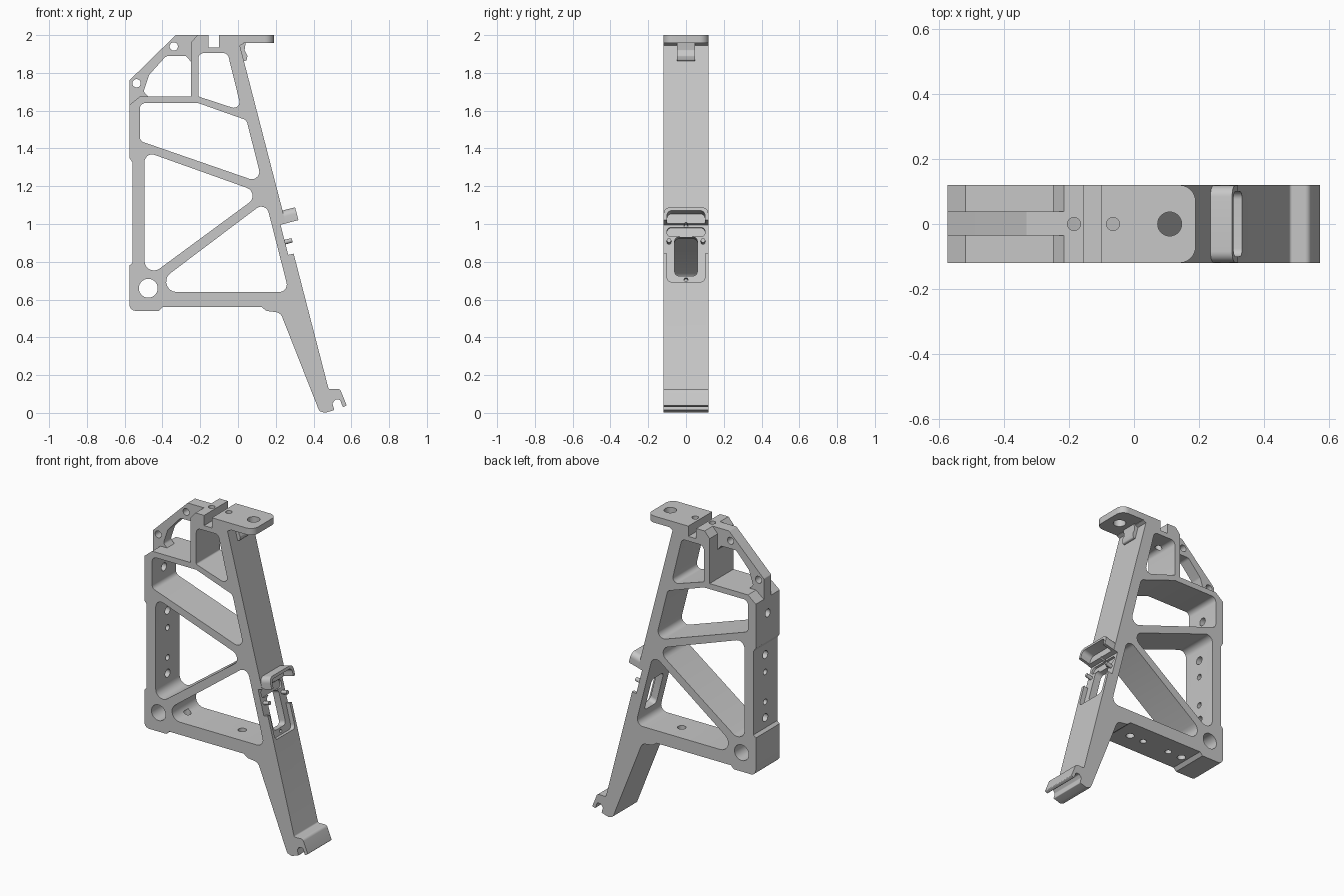
import bpy, bmesh, math
from math import pi
from mathutils import Vector, Matrix

if "Cube" in bpy.data.objects:
    bpy.data.objects.remove(bpy.data.objects["Cube"], do_unlink=True)

grey = bpy.data.materials.new("machined_grey")
grey.use_nodes = True
colour = (0.57, 0.57, 0.57, 1)
grey.diffuse_color = colour
grey.node_tree.nodes["Principled BSDF"].inputs["Base Color"].default_value = colour


def rounded(corners):
    """Corners in hundredths, (a, b) sharp or (a, b, radius) filleted."""
    out, n = [], len(corners)
    pts = [Vector(c[:2]) / 100 for c in corners]
    for i, c in enumerate(corners):
        p = pts[i]
        if len(c) < 3:
            out.append(p)
            continue
        ea, eb = pts[i - 1] - p, pts[(i + 1) % n] - p
        half = ea.angle(eb) / 2
        d = min(c[2] / 100 / math.tan(half), ea.length * 0.48, eb.length * 0.48)
        r = d * math.tan(half)
        ea.normalize()
        eb.normalize()
        centre = p + (ea + eb).normalized() * r / math.sin(half)
        s = (p + ea * d - centre).normalized()
        e = (p + eb * d - centre).normalized()
        out += [centre + s.slerp(e, k / 7) * r for k in range(8)]
    return out


def circle(a, b, r, n=28):
    return [Vector((a + r * math.cos(2 * pi * k / n), b + r * math.sin(2 * pi * k / n)))
            for k in range(n)]


def extrude_shape(name, loops, half, matrix):
    """Filled outline with holes, extruded both ways, then placed."""
    cu = bpy.data.curves.new(name, "CURVE")
    cu.dimensions, cu.fill_mode, cu.extrude = "2D", "BOTH", half
    for loop in loops:
        sp = cu.splines.new("POLY")
        sp.points.add(len(loop) - 1)
        for q, v in zip(sp.points, loop):
            q.co = (v.x, v.y, 0, 1)
        sp.use_cyclic_u = True
    tmp = bpy.data.objects.new(name + "_outline", cu)
    bpy.context.collection.objects.link(tmp)
    dg = bpy.context.evaluated_depsgraph_get()
    me = bpy.data.meshes.new_from_object(tmp.evaluated_get(dg))
    bpy.data.objects.remove(tmp, do_unlink=True)
    bm = bmesh.new()
    bm.from_mesh(me)
    bmesh.ops.remove_doubles(bm, verts=bm.verts, dist=1e-5)
    bmesh.ops.transform(bm, matrix=matrix, verts=bm.verts)
    bmesh.ops.recalc_face_normals(bm, faces=bm.faces)
    bm.to_mesh(me)
    bm.free()
    me.name = name
    ob = bpy.data.objects.new(name, me)
    bpy.context.collection.objects.link(ob)
    return ob


def cut(ob, cutter):
    cutter.hide_render = True
    m = ob.modifiers.new("cut", "BOOLEAN")
    m.operation, m.solver, m.object = "DIFFERENCE", "EXACT", cutter
    bpy.context.view_layer.objects.active = ob
    bpy.ops.object.modifier_apply(modifier=m.name)
    bpy.data.objects.remove(cutter, do_unlink=True)


def drill(ob, loc, r, half, along=Matrix()):
    cut(ob, extrude_shape("drill", [circle(0, 0, r)], half, Matrix.Translation(loc) @ along))


FRONT = Matrix.Rotation(pi / 2, 4, "X")      # drawing plane to x-z
SIDE = Matrix.Rotation(pi / 2, 4, "Z") @ FRONT   # drawing plane to y-z
LEG = Matrix.Translation((0.2925, 0, 0.843)) @ Matrix.Rotation(math.radians(-14.5), 4, "Y")


def on_leg(depth):
    return LEG @ Matrix.Translation((depth, 0, 0)) @ SIDE


# Main frame: outline and its four windows
outline = rounded([
    (-57.5, 163), (-52, 167.5), (-25, 167.5), (-25, 196), (-21.5, 200),
    (-15.5, 200), (-15.5, 193.5), (-10, 193.5), (-10, 200), (3, 200), (3, 195.5),
    (1, 194.5), (48, 12.5, 1), (54, 12.7, 2), (57.5, 4, .5), (55.5, 3, .5),
    (54, 7, 1), (51.5, 7, 1), (50, 5, 1), (51, 1.5, .5), (46, 0, 1.5), (43, 1, 2),
    (22.5, 53, 4), (15, 54, 2), (12.5, 56), (-40, 56), (-42, 54), (-57.5, 54, 3.5),
    (-57.5, 78), (-55.8, 79.5), (-55.8, 132.5), (-57.5, 135)])
windows = [rounded(w) for w in (
    [(-21, 190.5, 3), (-5.5, 190.5, 3), (2, 160, 3), (-21, 167.5, 1)],
    [(-52, 164, 3), (-21, 164), (4.5, 155, 3), (13, 121.5, 4), (-52, 144, 3)],
    [(-49.5, 138.5, 4), (12.7, 116.3, 4.5), (-49.5, 70.5, 5)],
    [(-49, 64, 5.5), (14.7, 112, 4), (27, 64, 4)])]
frame = extrude_shape("frame", [outline, circle(-0.475, 0.66, 0.05)] + windows, 0.12, FRONT)

# Screw holes in the left wall, bottom bar and top
for z, r in ((0.86, 0.025), (0.96, 0.018), (1.15, 0.018), (1.26, 0.025), (1.53, 0.025)):
    drill(frame, (-0.55, 0, z), r, 0.1, SIDE)
for x, r, half in ((0.03, 0.025, 0.1), (-0.07, 0.02, 0.04),
                   (-0.26, 0.02, 0.04), (-0.36, 0.025, 0.1)):
    drill(frame, (x, 0, 0.56), r, half)
for x in (-0.185, -0.065):
    drill(frame, (x, 0, 1.96), 0.02, 0.1)

# Recess and slot on the sloping leg
recess = (
    ([(-14, 0), (14, 0), (14, 16.5), (-14, 16.5)], 0, 0.027),
    ([(-10, -15.5, 2.5), (10, -15.5, 2.5), (10, 8), (-10, 8)], 0, 0.0265),
    ([(-10, 10, 2), (10, 10, 2), (10, 15, 2), (-10, 15, 2)], 0, 0.04),
    ([(-6, -11.5, 2.5), (6, -11.5, 2.5), (6, 10, 2.5), (-6, 10, 2.5)], 0, 0.13))
for corners, depth, half in recess:
    cut(frame, extrude_shape("recess_cutter", [rounded(corners)], half, on_leg(depth)))
for t in (-0.135, 0.16):
    drill(frame, LEG @ Vector((0, 0, t)), 0.01, 0.05, LEG.to_3x3().to_4x4() @ SIDE)

# Hood over the recess
hood = rounded([(-11.8, 16.5), (-11.8, 23.5, 4), (11.8, 23.5, 4), (11.8, 16.5),
                (10, 16.5), (10, 21.7, 2.5), (-10, 21.7, 2.5), (-10, 16.5)])
parts = [frame, extrude_shape("hood", [hood], 0.05, on_leg(0.021))]

# Locating pins
for side, y in (("left", 0.09), ("right", -0.09)):
    parts.append(extrude_shape("pin_" + side, [circle(y, 0.07, 0.012, 16)], 0.03, on_leg(-0.018)))

# Thin corner rib
rib = rounded([(-57.5, 163), (-57.5, 176, 1), (-33, 200, 1), (-21.5, 200), (-25, 196),
               (-25, 186), (-27.5, 189, 2), (-38, 189, 3), (-47, 179, 3),
               (-50, 170, 2), (-47.5, 167.5), (-52, 167.5)])
parts.append(extrude_shape(
    "corner_rib", [rib, circle(-0.34, 1.94, 0.022), circle(-0.537, 1.745, 0.022)],
    0.037, Matrix.Translation((0, 0.002, 0)) @ FRONT))

# Overhanging top plate with its hole
plate = rounded([(3, -12), (19, -12, 5), (19, 12, 5), (3, 12)])
parts.append(extrude_shape("top_plate", [plate, circle(0.11, 0, 0.037)], 0.021,
                           Matrix.Translation((0, 0, 1.979))))

# Small catch below the plate
catch = rounded([(0, 195.8), (4, 195.8), (3.5, 192, 1), (5, 189, 1), (4.5, 186.5, 1), (2, 186)])
parts.append(extrude_shape("catch", [catch], 0.048, FRONT))

for ob in parts:
    ob.data.materials.clear()
    ob.data.materials.append(grey)
    bpy.ops.object.select_all(action="DESELECT")
    ob.select_set(True)
    bpy.context.view_layer.objects.active = ob
    bpy.ops.object.shade_smooth_by_angle(angle=math.radians(30))
